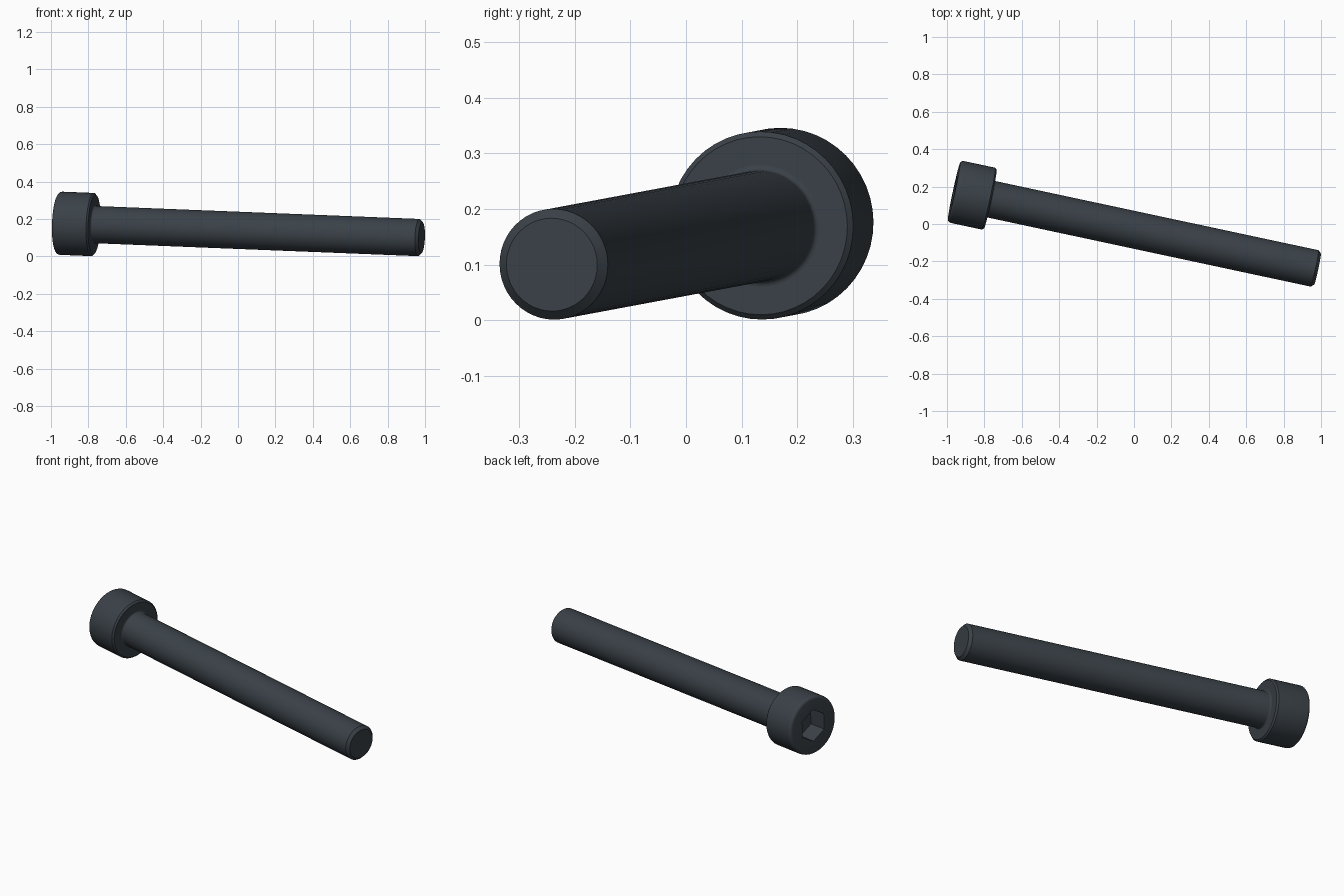
import bpy, bmesh
from math import sin, cos, pi, radians
from mathutils import Matrix, Vector

cube = bpy.data.objects.get("Cube")
if cube:
    bpy.data.objects.remove(cube, do_unlink=True)

SEGMENTS = 48
LENGTH = 1.99            # whole screw
HEAD_R, HEAD_LEN = 0.169, 0.199
SHAFT_R = 0.0995
TIP_CHAMFER = 0.016
RIM_ROUND = 0.018
BASE_CHAMFER = 0.009
NECK_ROUND = 0.01
HEX_FLAT, HEX_DEPTH = 0.159, 0.105

steel = bpy.data.materials.new("dark_steel")
steel.use_nodes = True
colour = (0.042, 0.053, 0.064, 1)
steel.diffuse_color = colour
steel.node_tree.nodes["Principled BSDF"].inputs["Base Color"].default_value = colour

# Pose: lying on the ground, resting on the head and the tip
axis = Vector((0.977, -0.209, -0.039)).normalized()
side = Vector((0, 0, 1)).cross(axis).normalized()
up = axis.cross(side)
tip = Vector((0.982, -0.241, 0.1))
pose = Matrix((axis, side, up)).transposed().to_4x4()
pose.translation = tip - axis * LENGTH


def ring(bm, x, radius, count=SEGMENTS):
    """Circle of vertices around the local x axis, first one at the top."""
    return [bm.verts.new((x, radius * sin(2 * pi * i / count), radius * cos(2 * pi * i / count)))
            for i in range(count)]


def skin(bm, a, b):
    n = len(a)
    for i in range(n):
        j = (i + 1) % n
        bm.faces.new((a[i], a[j], b[j], b[i]))


def lathe(bm, profile):
    rings = [ring(bm, x, r) for x, r in profile]
    for a, b in zip(rings, rings[1:]):
        skin(bm, a, b)
    return rings


def loop_edges(bm, verts):
    return [bm.edges.get((v, verts[i - 1])) for i, v in enumerate(verts)]


def arc(cx, cr, radius, start, end, steps=5):
    angles = [radians(start + (end - start) * i / steps) for i in range(steps + 1)]
    return [(cx + radius * cos(a), cr + radius * sin(a)) for a in angles]


def finish(bm, name):
    bmesh.ops.recalc_face_normals(bm, faces=bm.faces)
    mesh = bpy.data.meshes.new(name)
    bm.to_mesh(mesh)
    bm.free()
    mesh.materials.append(steel)
    obj = bpy.data.objects.new(name, mesh)
    bpy.context.collection.objects.link(obj)
    obj.matrix_world = pose
    bpy.ops.object.select_all(action='DESELECT')
    obj.select_set(True)
    bpy.context.view_layer.objects.active = obj
    bpy.ops.object.shade_smooth_by_angle(angle=radians(30))


# Cap head with rounded rim, chamfered underside and hexagonal socket
bm = bmesh.new()
profile = arc(RIM_ROUND, HEAD_R - RIM_ROUND, RIM_ROUND, 180, 90)
profile += [(HEAD_LEN - BASE_CHAMFER, HEAD_R),
            (HEAD_LEN, HEAD_R - BASE_CHAMFER),
            (HEAD_LEN, SHAFT_R + NECK_ROUND)]
rings = lathe(bm, profile)
hex_r = HEX_FLAT / 2 / cos(pi / 6)
mouth = ring(bm, 0, hex_r, 6)
floor = ring(bm, HEX_DEPTH, hex_r, 6)
skin(bm, mouth, floor)
bm.faces.new(floor)
# End face between the rim and the socket mouth: one fan per socket side
per_side = SEGMENTS // 6
rim = rings[0]
for i in range(6):
    start = i * per_side
    edge = [rim[(start + k) % SEGMENTS] for k in range(per_side + 1)]
    bm.faces.new(edge + [mouth[(i + 1) % 6], mouth[i]])
finish(bm, "cap_head")

# Plain shaft with a small neck fillet and a chamfered tip
bm = bmesh.new()
profile = arc(HEAD_LEN + NECK_ROUND, SHAFT_R + NECK_ROUND, NECK_ROUND, 180, 270)
profile += [(LENGTH - TIP_CHAMFER, SHAFT_R), (LENGTH, SHAFT_R - TIP_CHAMFER)]
rings = lathe(bm, profile)
bm.faces.new(rings[-1])
finish(bm, "shaft")
